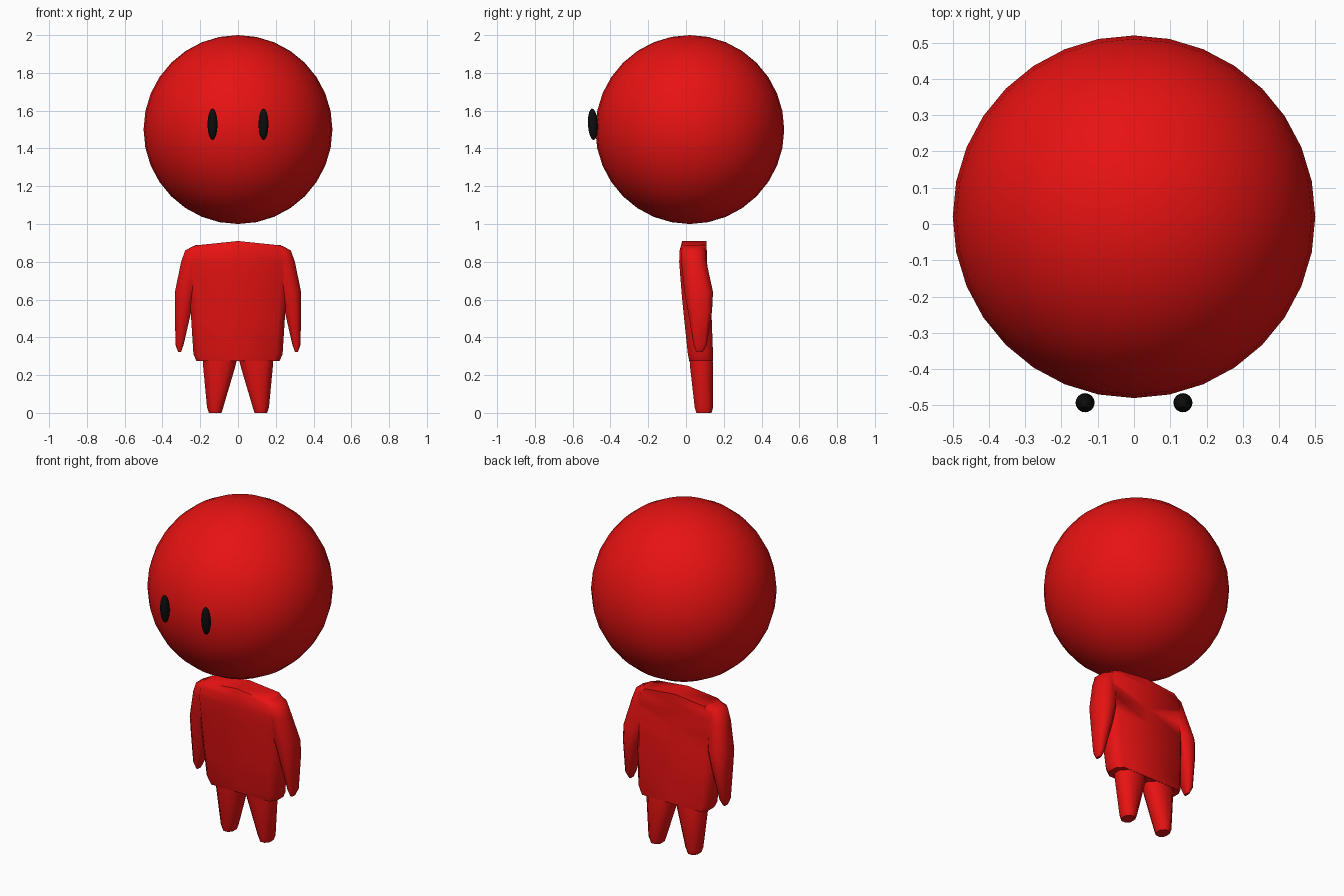
import bpy, bmesh, math

if "Cube" in bpy.data.objects:
    bpy.data.objects.remove(bpy.data.objects["Cube"])


def material(name, rgb):
    m = bpy.data.materials.new(name)
    m.diffuse_color = (*rgb, 1)
    m.use_nodes = True
    m.node_tree.nodes["Principled BSDF"].inputs["Base Color"].default_value = m.diffuse_color
    return m


RED = material("red", (0.8, 0.006, 0.006))
BLACK = material("black", (0.004, 0.004, 0.004))


def select(ob):
    bpy.ops.object.select_all(action='DESELECT')
    ob.select_set(True)
    bpy.context.view_layer.objects.active = ob


def ellipsoid(name, loc, scale, mat, tilt=0.0):
    bpy.ops.mesh.primitive_uv_sphere_add(segments=32, ring_count=16, radius=1,
                                         location=loc, rotation=(tilt, 0, 0))
    ob = bpy.context.object
    ob.name = name
    ob.scale = scale
    ob.data.materials.append(mat)
    bpy.ops.object.shade_smooth()
    return ob


def loft(name, rings, side=1, bevel=0.25, lift=0.0):
    """Skin rounded rectangles given as (z, x0, x1, y0, y1), top to bottom."""
    bm = bmesh.new()
    loops = []
    for i, (z, x0, x1, y0, y1) in enumerate(rings):
        c = bevel * min(x1 - x0, y1 - y0)
        mid = (x0 + x1) / 2
        pts = [(x0 + c, y0), (mid, y0), (x1 - c, y0), (x1, y0 + c), (x1, y1 - c),
               (x1 - c, y1), (mid, y1), (x0 + c, y1), (x0, y1 - c), (x0, y0 + c)]
        loops.append([bm.verts.new((side * x, y, z + (lift if i == 0 and x == mid else 0)))
                      for x, y in pts])
    for a, b in zip(loops, loops[1:]):
        for k in range(10):
            j = (k + 1) % 10
            bm.faces.new((a[k], a[j], b[j], b[k]))
    # caps as strips, so that a raised middle stays well formed
    for l in (loops[0], loops[-1]):
        for q in ((0, 1, 6, 7), (1, 2, 5, 6), (2, 3, 4, 5), (9, 0, 7, 8)):
            bm.faces.new([l[k] for k in q])
    bmesh.ops.recalc_face_normals(bm, faces=bm.faces)
    me = bpy.data.meshes.new(name)
    bm.to_mesh(me)
    bm.free()
    me.materials.append(RED)
    ob = bpy.data.objects.new(name, me)
    bpy.context.collection.objects.link(ob)
    return ob


# Head and eyes
ellipsoid("head", (0, 0.02, 1.5), (0.5, 0.5, 0.5), RED)
for s in (-1, 1):
    ellipsoid("eye", (s * 0.135, -0.493, 1.528), (0.026, 0.026, 0.083), BLACK,
              math.radians(3))

# Torso
body = loft("body", [
    (0.89, -0.225, 0.225, -0.02, 0.108),
    (0.86, -0.26, 0.26, -0.034, 0.11),
    (0.80, -0.265, 0.265, -0.036, 0.112),
    (0.72, -0.26, 0.26, -0.03, 0.115),
    (0.62, -0.255, 0.255, -0.022, 0.13),
    (0.50, -0.248, 0.248, -0.01, 0.136),
    (0.31, -0.236, 0.236, 0.01, 0.143),
    (0.275, -0.22, 0.22, 0.017, 0.143)], lift=0.02)

# Arms and legs
limbs = []
for s in (-1, 1):
    limbs.append(loft("arm", [
        (0.884, 0.15, 0.235, -0.012, 0.095),
        (0.86, 0.16, 0.28, -0.028, 0.102),
        (0.80, 0.18, 0.301, -0.025, 0.108),
        (0.64, 0.22, 0.334, -0.008, 0.143),
        (0.54, 0.247, 0.334, 0.01, 0.138),
        (0.36, 0.288, 0.331, 0.04, 0.11),
        (0.322, 0.302, 0.317, 0.055, 0.088)], s, 0.28))
    limbs.append(loft("leg", [
        (0.33, 0.004, 0.19, 0.022, 0.138),
        (0.28, 0.006, 0.187, 0.019, 0.141),
        (0.24, 0.016, 0.184, 0.022, 0.144),
        (0.03, 0.078, 0.164, 0.046, 0.144),
        (0.0, 0.088, 0.154, 0.055, 0.135)], s, 0.3))

# Merge limbs into one skin
for limb in limbs:
    select(body)
    mod = body.modifiers.new("join", 'BOOLEAN')
    mod.operation = 'UNION'
    mod.solver = 'EXACT'
    mod.object = limb
    bpy.ops.object.modifier_apply(modifier=mod.name)
    bpy.data.objects.remove(limb)
select(body)
bpy.ops.object.shade_smooth_by_angle(angle=math.radians(50))
